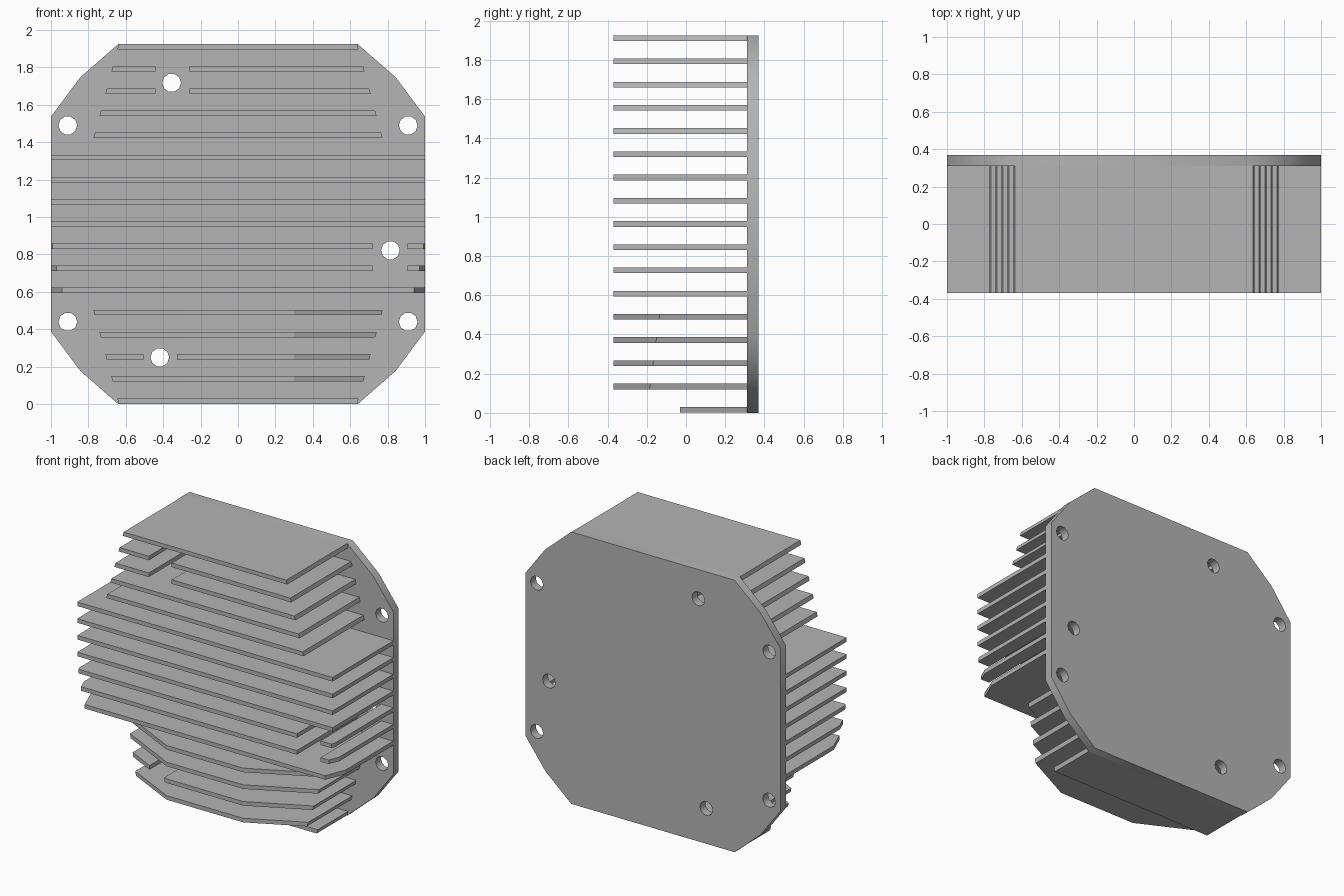
import bpy, bmesh, math

cube = bpy.data.objects.get("Cube")
if cube:
    bpy.data.objects.remove(cube, do_unlink=True)

FRONT, BACK, PLATE_FRONT = -0.37, 0.37, 0.31
TOP, PITCH, THICK = 1.925, 0.1184, 0.029
MID = TOP / 2

metal = bpy.data.materials.new("grey metal")
metal.use_nodes = True
grey = (0.46, 0.46, 0.46, 1)
metal.diffuse_color = grey
metal.node_tree.nodes["Principled BSDF"].inputs["Base Color"].default_value = grey


# Base plate: clipped outline with round screw holes
def add_loop(curve, points):
    spline = curve.splines.new("POLY")
    spline.points.add(len(points) - 1)
    for p, (x, z) in zip(spline.points, points):
        p.co = (x, z, 0, 1)
    spline.use_cyclic_u = True


def build_plate():
    curve = bpy.data.curves.new("base_plate", "CURVE")
    curve.dimensions = "2D"
    curve.fill_mode = "BOTH"
    curve.extrude = (BACK - PLATE_FRONT) / 2
    corner = [(0.64, MID), (0.843, 0.785), (1.0, 0.575)]
    right = corner + [(x, -h) for x, h in reversed(corner)]
    outline = right + [(-x, h) for x, h in reversed(right)]
    add_loop(curve, [(x, h + MID) for x, h in outline])
    holes = [(s * 0.91, z) for s in (-1, 1) for z in (0.44, 1.49)]
    holes += [(-0.355, 1.718), (0.815, 0.822), (-0.418, 0.25)]
    for hx, hz in holes:
        add_loop(curve, [(hx + 0.05 * math.cos(math.tau * k / 10),
                          hz + 0.05 * math.sin(math.tau * k / 10)) for k in range(10)])
    obj = bpy.data.objects.new("base_plate", curve)
    bpy.context.collection.objects.link(obj)
    obj.rotation_euler = (math.pi / 2, 0, 0)
    obj.location.y = (BACK + PLATE_FRONT) / 2
    curve.materials.append(metal)
    bpy.ops.object.select_all(action="DESELECT")
    obj.select_set(True)
    bpy.context.view_layer.objects.active = obj
    bpy.ops.object.convert(target="MESH")


# Fin prism: straight back, front edge bending at the clip positions
def build_fin(name, ends_low, ends_high, z, clip, slope, front):
    bm = bmesh.new()
    rings = []
    for (x0, x1), h in ((ends_low, z - THICK / 2), (ends_high, z + THICK / 2)):
        xs = [x0] + [c for c in (-clip, clip) if x0 < c < x1] + [x1]
        pts = [(x, front + max(0, abs(x) - clip) * slope) for x in xs]
        pts += [(x1, PLATE_FRONT), (x0, PLATE_FRONT)]
        rings.append([bm.verts.new((x, y, h)) for x, y in pts])
    low, high = rings
    bm.faces.new(low[::-1])
    bm.faces.new(high)
    for k in range(len(low)):
        n = (k + 1) % len(low)
        bm.faces.new((low[k], low[n], high[n], high[k]))
    bmesh.ops.recalc_face_normals(bm, faces=bm.faces)
    mesh = bpy.data.meshes.new(name)
    bm.to_mesh(mesh)
    bm.free()
    mesh.materials.append(metal)
    bpy.context.collection.objects.link(bpy.data.objects.new(name, mesh))


# Short fins taper towards the top and bottom of the plate
def half_width(i, z):
    return 1.0 if 5 <= i <= 11 else 0.637 + 0.27 * (MID - abs(z - MID))


build_plate()

# Screwdriver channels cut through some fins
gaps = {1: (-0.44, -0.26), 2: (-0.44, -0.26), 9: (0.72, 0.905),
        10: (0.72, 0.905), 14: (-0.505, -0.325)}
# Clipped front corners of the lower wide fins
corner_clips = {9: 0.992, 10: 0.97, 11: 0.942}

for i in range(17):
    z = TOP - THICK / 2 - PITCH * i
    clip, slope, front = 2.0, 0.0, FRONT
    if i in corner_clips:
        clip, slope = corner_clips[i], 2.5
    elif 12 <= i <= 15:
        clip, slope = 0.3, 0.5
    elif i == 16:
        front = -0.03
    low, high = half_width(i, z - THICK / 2), half_width(i, z + THICK / 2)
    if i in gaps:
        a, b = gaps[i]
        build_fin(f"fin_{i + 1}_right", (-low, a), (-high, a), z, clip, slope, front)
        build_fin(f"fin_{i + 1}_left", (b, low), (b, high), z, clip, slope, front)
    else:
        build_fin(f"fin_{i + 1}", (-low, low), (-high, high), z, clip, slope, front)
